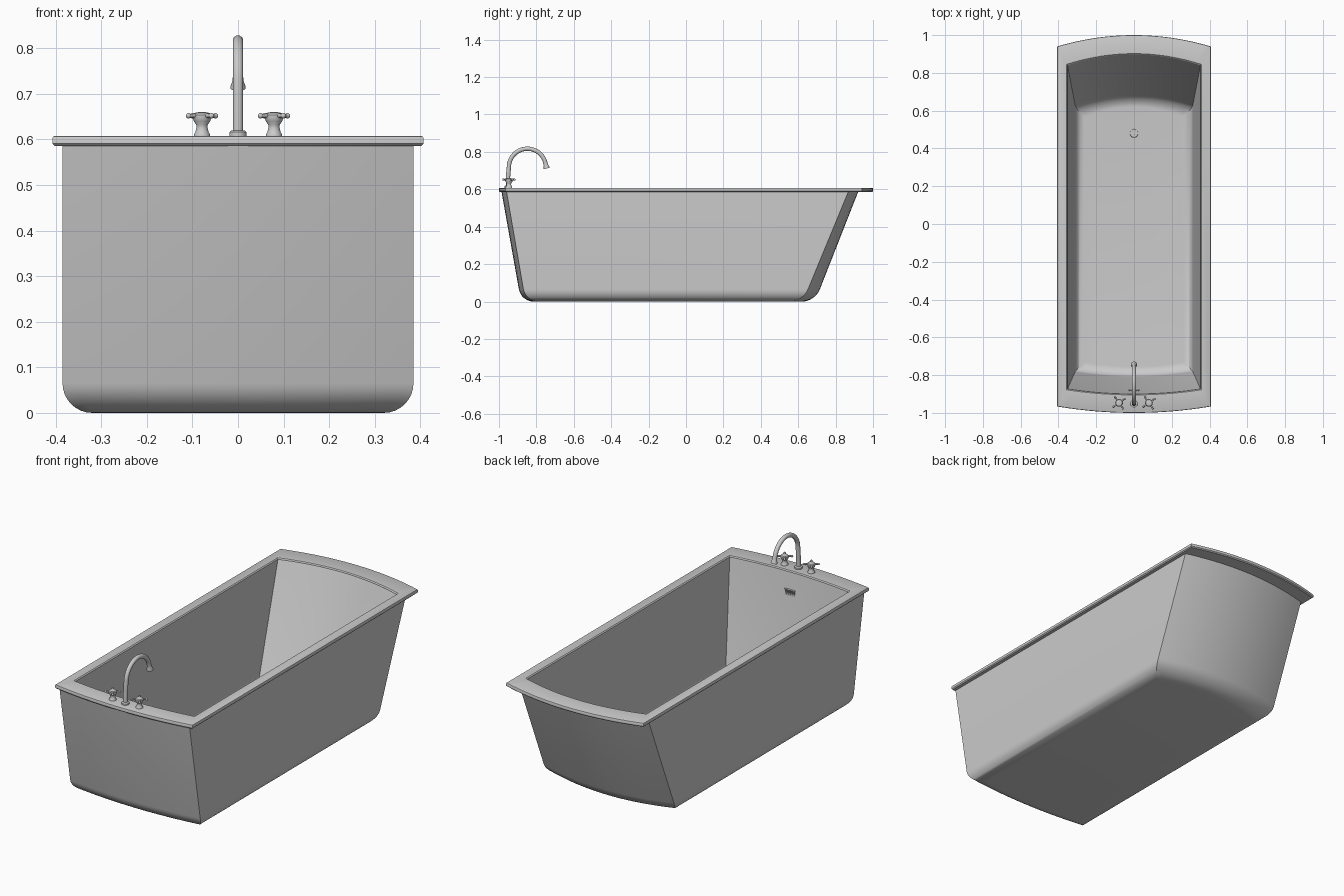
import bpy, bmesh, math
from mathutils import Vector, Matrix

cube = bpy.data.objects.get("Cube")
if cube:
    bpy.data.objects.remove(cube, do_unlink=True)

mat = bpy.data.materials.new("light grey")
mat.use_nodes = True
GREY = (0.6, 0.6, 0.6, 1)
mat.diffuse_color = GREY
mat.node_tree.nodes["Principled BSDF"].inputs["Base Color"].default_value = GREY

N = 24  # segments along each bowed end


def finish(bm, name, angle=35, fix=True):
    if fix:
        bmesh.ops.recalc_face_normals(bm, faces=bm.faces[:])
    mesh = bpy.data.meshes.new(name)
    bm.to_mesh(mesh)
    bm.free()
    mesh.materials.append(mat)
    mesh.shade_smooth()
    mesh.set_sharp_from_angle(angle=math.radians(angle))
    ob = bpy.data.objects.new(name, mesh)
    bpy.context.collection.objects.link(ob)
    return ob


def outline(half, front, back, z, inset=0):
    """Plan outline with bowed ends; front and back are (corner, middle) y values."""
    half -= inset
    pts = []
    for (corner, mid), s in ((front, 1), (back, -1)):
        for i in range(N + 1):
            t = 2 * i / N - 1
            pts.append((s * half * t, corner + (mid - corner) * (1 - t * t) + s * inset, z))
    return pts


def loft(bm, rings, closed=False, cap_first=False, cap_last=False):
    rows = [[bm.verts.new(p) for p in r] for r in rings]
    pairs = list(zip(rows, rows[1:])) + ([(rows[-1], rows[0])] if closed else [])
    n = len(rows[0])
    for a, b in pairs:
        for i in range(n):
            j = (i + 1) % n
            bm.faces.new((a[i], a[j], b[j], b[i]))
    if cap_first:
        bm.faces.new(rows[0][::-1])
    if cap_last:
        bm.faces.new(rows[-1])


def wall_ring(top, bottom, z0, z1, z, inset=0):
    """Outline on the sloped wall at height z; top and bottom are (half, front, back)."""
    t = (z - z0) / (z1 - z0)
    mix = lambda a, b: a + (b - a) * t
    ends = [tuple(mix(p, q) for p, q in zip(bottom[k], top[k])) for k in (1, 2)]
    return outline(mix(bottom[0], top[0]), *ends, z, inset)


def fillet_wall(top, bottom, z0, z1, r):
    rings = []
    for i in range(9):
        a = math.pi / 2 * i / 8
        z = z0 + r * (1 - math.cos(a))
        rings.append(wall_ring(top, bottom, z0, z1, z, r * (1 - math.sin(a))))
    return rings + [wall_ring(top, bottom, z0, z1, z1)]


# outer shell
bm = bmesh.new()
loft(bm, fillet_wall((0.385, (-0.96, -0.987), (0.869, 0.922)),
                     (0.385, (-0.858, -0.882), (0.625, 0.69)), 0, 0.59, 0.065), cap_first=True)
finish(bm, "outer_shell", fix=False)

# inner basin, facing inward
bm = bmesh.new()
loft(bm, fillet_wall((0.352, (-0.873, -0.9), (0.84, 0.897)),
                     (0.308, (-0.775, -0.8), (0.61, 0.665)), 0.03, 0.6, 0.045), cap_first=True)
bmesh.ops.reverse_faces(bm, faces=bm.faces[:])
finish(bm, "inner_basin", fix=False)

# rim slab with rounded edges
E = 0.005
OUT = (0.407, (-0.966, -1.0), (0.94, 1.0))
INN = (0.352, (-0.873, -0.9), (0.84, 0.897))
bm = bmesh.new()
loft(bm, [outline(*OUT, 0.586, E), outline(*OUT, 0.586 + E, 0), outline(*OUT, 0.608 - E, 0),
          outline(*OUT, 0.608 - E * 0.3, E * 0.3), outline(*OUT, 0.608, E),
          outline(*INN, 0.608, -E), outline(*INN, 0.608 - E, 0), outline(*INN, 0.586, 0)], closed=True)
finish(bm, "rim")


def lathe(bm, profile, centre, seg=24):
    """Closed turned part from (radius, height) pairs."""
    loft(bm, [[(centre[0] + r * math.cos(2 * math.pi * k / seg),
                centre[1] + r * math.sin(2 * math.pi * k / seg), centre[2] + z)
               for k in range(seg)] for r, z in profile], cap_first=True, cap_last=True)


def sweep(bm, path, radii, seg=16):
    """Tube along a path in the x = 0 plane."""
    rings = []
    for i, (p, r) in enumerate(zip(path, radii)):
        d = (path[min(i + 1, len(path) - 1)] - path[max(i - 1, 0)]).normalized()
        side = Vector((1, 0, 0))
        up = d.cross(side)
        rings.append([p + r * (math.cos(a) * side + math.sin(a) * up)
                      for a in (2 * math.pi * k / seg for k in range(seg))])
    loft(bm, rings, cap_first=True, cap_last=True)


# gooseneck spout with a flared mouth
TAP_Y = -0.952
path = [Vector((0, TAP_Y, z)) for z in (0.608, 0.66)]
for i in range(25):
    a = math.pi * (1 - i / 24 * 0.94)
    path.append(Vector((0, -0.848 + 0.099 * math.cos(a), 0.718 + 0.099 * math.sin(a))))
radii = [0.0115] * len(path)
tip = (path[-1] - path[-2]).normalized()
for step, r in ((0.008, 0.012), (0.02, 0.0165), (0.026, 0.0165)):
    path.append(path[26] + tip * step)
    radii.append(r)
bm = bmesh.new()
sweep(bm, path, radii)
finish(bm, "spout")

bm = bmesh.new()
lathe(bm, [(0.019, 0), (0.019, 0.009), (0.016, 0.012), (0.011, 0.013)], (0, TAP_Y, 0.607))
finish(bm, "spout_base")

# cross handles
for x, name in ((0.079, "left_handle"), (-0.079, "right_handle")):
    bm = bmesh.new()
    lathe(bm, [(0.018, 0), (0.018, 0.004), (0.0145, 0.009), (0.0125, 0.018), (0.0125, 0.025),
               (0.018, 0.033), (0.0205, 0.041), (0.0205, 0.047), (0.017, 0.051), (0.008, 0.053)],
          (x, -0.947, 0.607))
    for k in range(4):
        turn = Matrix.Translation((x, -0.947, 0.652)) @ Matrix.Rotation(
            math.radians(35 + 90 * k), 4, 'Z')
        bmesh.ops.create_cone(bm, cap_ends=True, segments=12, radius1=0.005, radius2=0.004, depth=0.03,
                              matrix=turn @ Matrix.Translation((0.022, 0, 0)) @ Matrix.Rotation(math.pi / 2, 4, 'Y'))
        bmesh.ops.create_uvsphere(bm, u_segments=12, v_segments=8, radius=0.006,
                                  matrix=turn @ Matrix.Translation((0.036, 0, 0)))
    finish(bm, name)

# floor drain: ring around a small plug
bm = bmesh.new()
lathe(bm, [(0.013, 0), (0.013, 0.003), (0.021, 0.003), (0.022, 0)], (0, 0.48, 0.03))
lathe(bm, [(0.006, 0), (0.006, 0.005), (0.003, 0.006)], (0, 0.48, 0.03), 12)
finish(bm, "drain")

# overflow grille on the tap end wall
bm = bmesh.new()
lean = Matrix.Translation((0, -0.881, 0.5)) @ Matrix.Rotation(math.radians(-10), 4, 'X')
bars = [((x * 0.012, 0, 0), (0.005, 0.008, 0.036)) for x in range(-2, 3)]
bars += [((0, 0, z), (0.06, 0.008, 0.004)) for z in (-0.018, 0.018)]
for pos, size in bars:
    bmesh.ops.create_cube(bm, size=1, matrix=lean @ Matrix.Translation(pos) @ Matrix.Diagonal((*size, 1)))
finish(bm, "overflow_grille")
